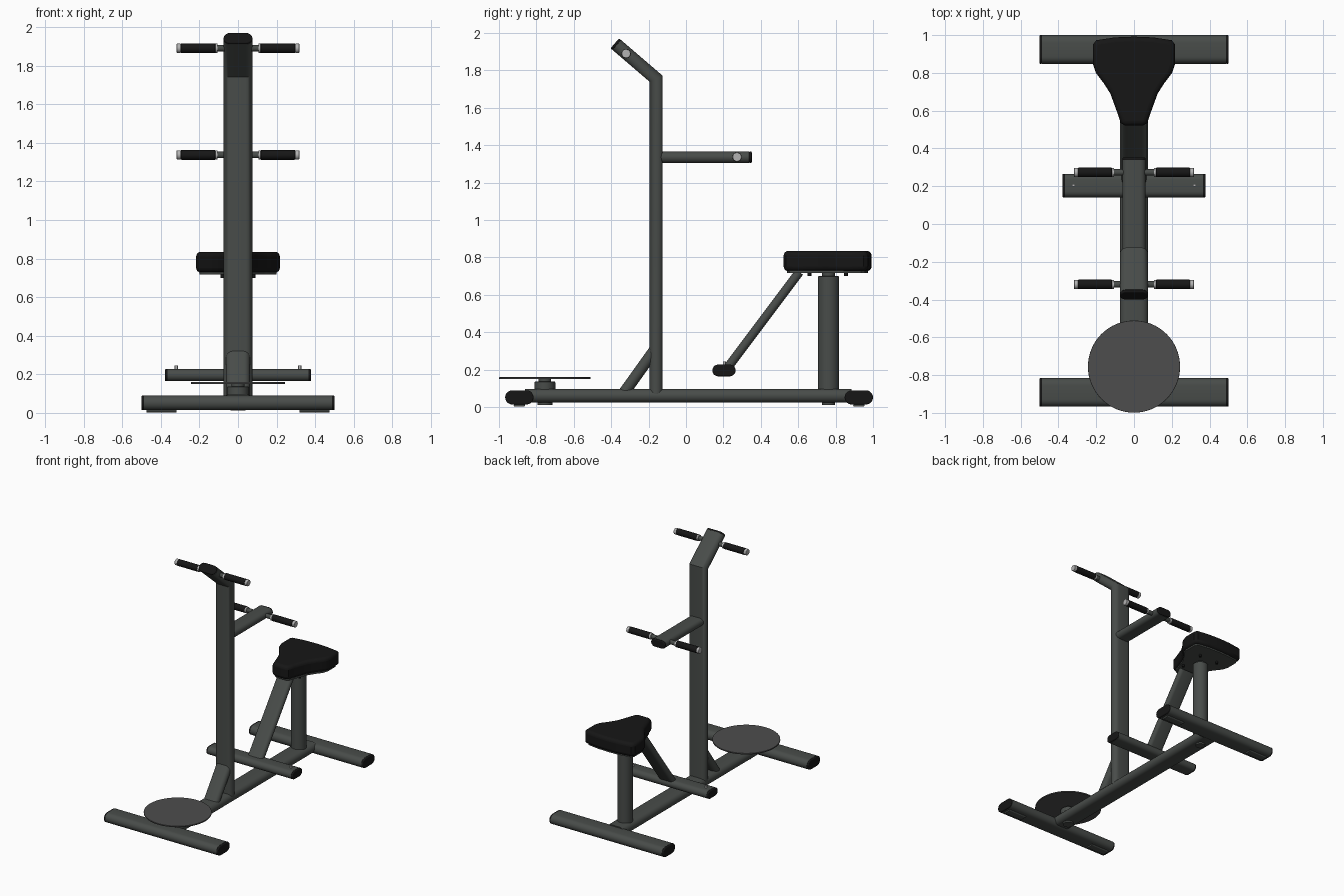
import bpy, bmesh, math
from mathutils import Vector

if "Cube" in bpy.data.objects:
    bpy.data.objects.remove(bpy.data.objects["Cube"])

def material(name, r, g, b):
    m = bpy.data.materials.new(name)
    m.diffuse_color = (r, g, b, 1)
    m.use_nodes = True
    m.node_tree.nodes["Principled BSDF"].inputs["Base Color"].default_value = m.diffuse_color
    return m

STEEL = material("steel", 0.065, 0.072, 0.067)
BLACK = material("black", 0.008, 0.008, 0.008)
SILVER = material("silver", 0.45, 0.45, 0.45)
DISC = material("disc_grey", 0.075, 0.075, 0.075)
X, Y = Vector((1, 0, 0)), Vector((0, 1, 0))

def finish(name, bm, mat, bevel=0, segs=3):
    bmesh.ops.recalc_face_normals(bm, faces=bm.faces[:])
    me = bpy.data.meshes.new(name)
    bm.to_mesh(me)
    bm.free()
    ob = bpy.data.objects.new(name, me)
    bpy.context.collection.objects.link(ob)
    me.materials.append(mat)
    bpy.context.view_layer.objects.active = ob
    ob.select_set(True)
    bpy.ops.object.shade_smooth_by_angle(angle=math.radians(35))
    ob.select_set(False)
    if bevel:
        b = ob.modifiers.new("rim", 'BEVEL')
        b.width, b.segments, b.angle_limit = bevel, segs, math.radians(60)
    return ob

def tube(name, path, u, w, h, mat=STEEL, bevel=0):
    """Flat-oval tube, w wide along u and h thick, mitred along a path."""
    pts = [Vector(p) for p in path]
    bm, rings, r, n = bmesh.new(), [], h / 2, 10
    prof = [(s * (w / 2 - r) + r * math.sin(a + off), r * math.cos(a + off))
            for s, off in ((1, 0), (-1, math.pi))
            for a in [math.pi * i / n for i in range(n + 1)]]
    for i, p in enumerate(pts):
        d0 = (p - pts[i - 1]).normalized() if i else (pts[1] - p).normalized()
        d1 = (pts[i + 1] - p).normalized() if i < len(pts) - 1 else d0
        t = (d0 + d1).normalized()
        v = t.cross(u) / t.dot(d0)
        rings.append([bm.verts.new(p + u * a + v * b) for a, b in prof])
    for A, B in zip(rings, rings[1:]):
        for k in range(len(A)):
            j = (k + 1) % len(A)
            bm.faces.new((A[k], A[j], B[j], B[k]))
    bm.faces.new(rings[0])
    bm.faces.new(rings[-1])
    return finish(name, bm, mat, bevel)

def cap(name, end, direction, u, w, h):
    """Black plug closing the end of a tube."""
    e, d = Vector(end), Vector(direction).normalized()
    tube(name, [e - d * 0.002, e + d * 0.014], u, w, h, BLACK, 0.006)

def rod(name, a, b, r, mat=STEEL, bevel=0, n=32):
    a, b = Vector(a), Vector(b)
    bm = bmesh.new()
    bmesh.ops.create_cone(bm, cap_ends=True, segments=n, radius1=r, radius2=r,
                          depth=(b - a).length)
    bm.transform((b - a).to_track_quat('Z', 'Y').to_matrix().to_4x4())
    bmesh.ops.translate(bm, vec=(a + b) / 2, verts=bm.verts[:])
    return finish(name, bm, mat, bevel)

# Base: spine, cross feet, end caps and floor pads
tube("base_spine", [(0, -0.86, 0.061), (0, 0.885, 0.061)], X, 0.15, 0.074)
for label, y in (("front", -0.891), ("rear", 0.924)):
    tube(label + "_foot", [(-0.487, y, 0.052), (0.487, y, 0.052)], Y, 0.152, 0.076)
    for s in (-1, 1):
        cap(label + "_foot_cap", (s * 0.487, y, 0.052), (s, 0, 0), Y, 0.152, 0.076)
        tube(label + "_floor_pad", [(s * 0.32, y, 0.01), (s * 0.475, y, 0.01)], Y, 0.06, 0.014)

# Upright column with forward bent head, and its brace
head = Vector((0, -0.37, 1.936))
bend = Vector((0, -0.16, 1.756))
tube("column", [(0, -0.16, 0.07), bend, head], X, 0.15, 0.07)
cap("column_cap", head, head - bend, X, 0.15, 0.07)
tube("column_brace", [(0, -0.329, 0.08), (0, -0.165, 0.309)], X, 0.124, 0.061)

# Lower handle arm
tube("handle_arm", [(0, -0.15, 1.336), (0, 0.338, 1.336)], X, 0.124, 0.061)
cap("handle_arm_cap", (0, 0.338, 1.336), (0, 1, 0), X, 0.124, 0.061)

# Two pairs of grips
for label, y, z in (("upper", -0.32, 1.89), ("lower", 0.273, 1.337)):
    rod(label + "_handle_bar", (-0.3, y, z), (0.3, y, z), 0.017)
    for s in (-1, 1):
        rod(label + "_grip_ring", (s * 0.105, y, z), (s * 0.119, y, z), 0.024, SILVER, 0.002)
        rod(label + "_grip", (s * 0.117, y, z), (s * 0.297, y, z), 0.025, BLACK, 0.003)
        rod(label + "_grip_tip", (s * 0.295, y, z), (s * 0.318, y, z), 0.024, SILVER, 0.004)

# Turning disc on its hub
dy = -0.755
rod("disc_hub", (0, dy, 0.09), (0, dy, 0.136), 0.056, STEEL, 0.004)
rod("disc_spindle", (0, dy, 0.13), (0, dy, 0.153), 0.034)
rod("turning_disc", (0, dy, 0.15), (0, dy, 0.16), 0.244, DISC, 0.002, 64)
rod("hub_nut", (0, dy, 0.012), (0, dy, 0.03), 0.04)

# Seat post
py = 0.762
rod("seat_post", (0, py, 0.03), (0, py, 0.70), 0.056, STEEL, 0.003)
rod("seat_post_inner", (0, py, 0.69), (0, py, 0.725), 0.034)
rod("post_nut", (0, py, 0.012), (0, py, 0.03), 0.035)

# Saddle pad and mounting plate
half = [(0.05, 0.522), (0.07, 0.535), (0.085, 0.58), (0.125, 0.69), (0.16, 0.745),
        (0.202, 0.80), (0.217, 0.845), (0.217, 0.95), (0.2, 0.973), (0.1, 0.988)]
outline = half + [(0, 0.992)] + [(-x, y) for x, y in reversed(half)]

def slab(name, z0, z1, scale, mat, bevel, segs):
    bm = bmesh.new()
    f = bm.faces.new([bm.verts.new((x * scale, py + (y - py) * scale, z0)) for x, y in outline])
    new = bmesh.ops.extrude_face_region(bm, geom=[f])["geom"]
    bmesh.ops.translate(bm, vec=(0, 0, z1 - z0),
                        verts=[v for v in new if isinstance(v, bmesh.types.BMVert)])
    finish(name, bm, mat, bevel, segs)

slab("seat", 0.727, 0.835, 1, BLACK, 0.025, 4)
slab("seat_plate", 0.717, 0.73, 0.92, STEEL, 0, 1)
for s in (-1, 1):
    for y in (0.66, 0.855):
        rod("seat_bolt", (s * 0.08, y, 0.70), (s * 0.08, y, 0.72), 0.01, BLACK, 0, 12)

# Footrest hung from the seat strut
tube("seat_strut", [(0, 0.222, 0.21), (0, 0.606, 0.722)], X, 0.13, 0.048)
tube("footrest", [(-0.365, 0.203, 0.196), (0.365, 0.203, 0.196)], Y, 0.125, 0.063)
for s in (-1, 1):
    cap("footrest_cap", (s * 0.365, 0.203, 0.196), (s, 0, 0), Y, 0.125, 0.063)
    rod("footrest_bolt", (s * 0.32, 0.205, 0.22), (s * 0.32, 0.205, 0.245), 0.008, SILVER, 0, 12)
